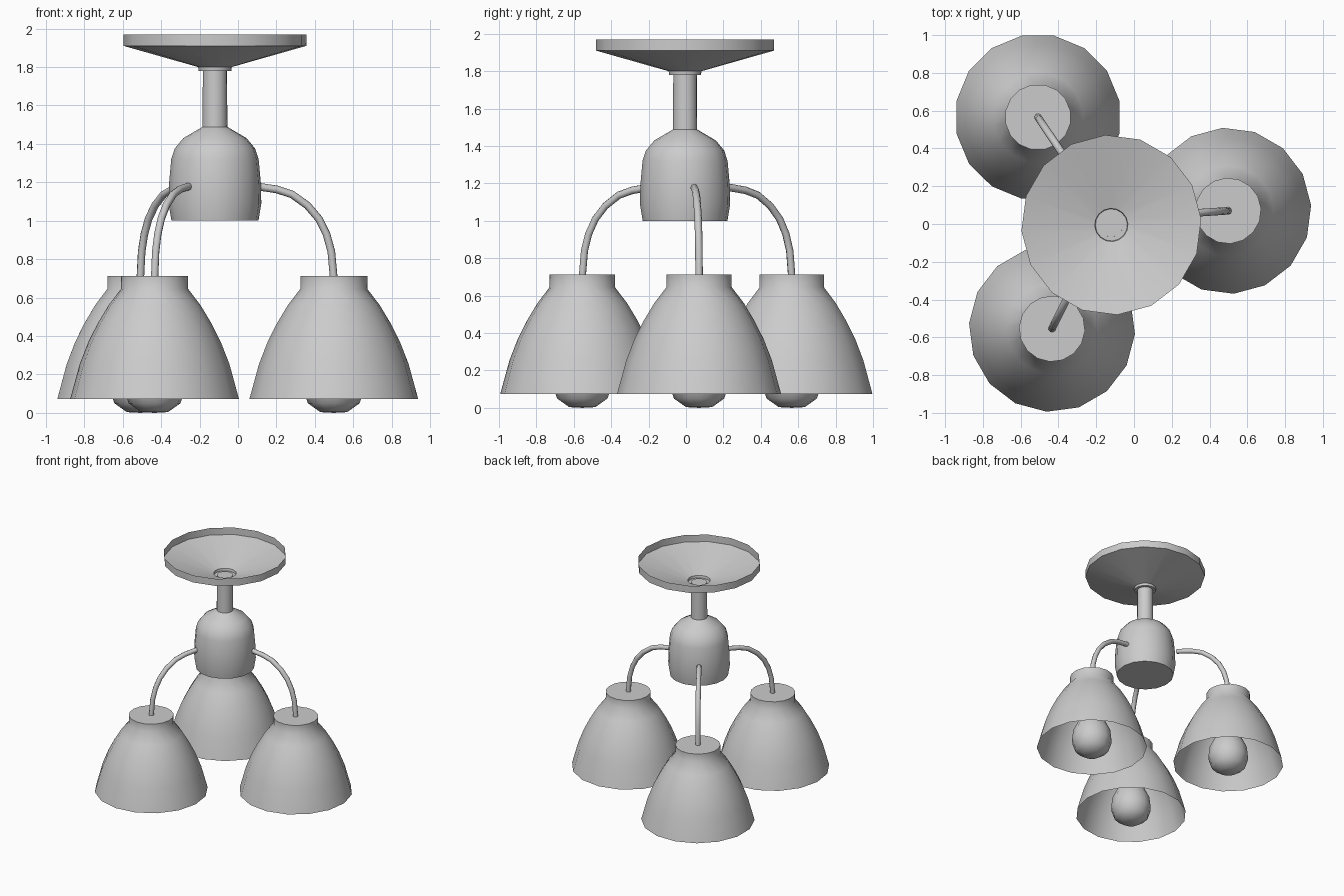
import bpy, bmesh, math

if "Cube" in bpy.data.objects:
    bpy.data.objects.remove(bpy.data.objects["Cube"])

SIDES = 16
LAMP_CENTRE = (-0.148, 0.01 + 0.017)
LAMP_RADIUS = 0.648
ARM_TURN = 3.8


def lathe(name, profile, loc, turn=0.0, sides=SIDES, angle=40):
    """Revolve a (radius, z) profile; a zero radius closes to a point."""
    bm = bmesh.new()
    rings = []
    for r, z in profile:
        if r == 0:
            rings.append([bm.verts.new((0, 0, z))] * sides)
        else:
            rings.append([bm.verts.new((r * math.cos(2 * math.pi * i / sides),
                                        r * math.sin(2 * math.pi * i / sides), z))
                          for i in range(sides)])
    for a, b in zip(rings, rings[1:]):
        for i in range(sides):
            j = (i + 1) % sides
            bm.faces.new(list(dict.fromkeys((a[i], a[j], b[j], b[i]))))
    return finish(name, bm, loc, turn, angle)


def finish(name, bm, loc, turn, angle):
    bmesh.ops.recalc_face_normals(bm, faces=bm.faces)
    mesh = bpy.data.meshes.new(name)
    bm.to_mesh(mesh)
    bm.free()
    ob = bpy.data.objects.new(name, mesh)
    ob.location = (loc[0], loc[1], 0)
    ob.rotation_euler.z = math.radians(turn)
    bpy.context.collection.objects.link(ob)
    bpy.ops.object.select_all(action='DESELECT')
    ob.select_set(True)
    bpy.context.view_layer.objects.active = ob
    bpy.ops.object.shade_smooth_by_angle(angle=math.radians(angle))
    return ob


def tube(name, path, radius, loc, turn, sides=8):
    """Sweep a round section along a path of (x, z) points."""
    bm = bmesh.new()
    rings = []
    for k, (x, z) in enumerate(path):
        p, q = path[max(k - 1, 0)], path[min(k + 1, len(path) - 1)]
        dx, dz = q[0] - p[0], q[1] - p[1]
        n = math.hypot(dx, dz)
        nx, nz = -dz / n, dx / n
        ring = []
        for i in range(sides):
            a = 2 * math.pi * i / sides
            c, s = radius * math.cos(a), radius * math.sin(a)
            ring.append(bm.verts.new((x + nx * c, s, z + nz * c)))
        rings.append(ring)
    for a, b in zip(rings, rings[1:]):
        for i in range(sides):
            j = (i + 1) % sides
            bm.faces.new((a[i], a[j], b[j], b[i]))
    bm.faces.new(rings[0])
    bm.faces.new(rings[-1])
    return finish(name, bm, loc, turn, 50)


HUB = (-0.12, -0.005)

# ceiling dish, open at the top, with a small collar below
lathe("ceiling_canopy", [(0.477, 1.97), (0.477, 1.91), (0.088, 1.80),
                         (0.085, 1.78), (0.063, 1.78)], HUB, ARM_TURN, angle=30)

# stem and rounded hub
lathe("stem", [(0, 1.785), (0.063, 1.785), (0.065, 1.48)], HUB, ARM_TURN)
lathe("hub", [(0.065, 1.488), (0.165, 1.43), (0.21, 1.375), (0.228, 1.32),
              (0.239, 1.2), (0.242, 1.09), (0.227, 1.0), (0, 1.0)],
      HUB, ARM_TURN, angle=60)

# three arms, each with a shade and a bulb
ARM = [(0.22, 1.18), (0.27, 1.175), (0.35, 1.163), (0.43, 1.137), (0.51, 1.08),
       (0.57, 1.01), (0.61, 0.93), (0.635, 0.84), (0.648, 0.70)]
SHADE = [(0, 0.713), (0.175, 0.713), (0.175, 0.645), (0.24, 0.56), (0.297, 0.465),
         (0.345, 0.37), (0.39, 0.255), (0.44, 0.073)]
BULB = [(0, 0.0), (0.07, 0.004), (0.135, 0.05), (0.162, 0.13), (0.153, 0.21),
        (0.11, 0.30), (0.08, 0.38), (0.07, 0.47), (0.07, 0.71)]
for n in range(3):
    turn = ARM_TURN + 120 * n
    t = math.radians(turn)
    spot = (LAMP_CENTRE[0] + LAMP_RADIUS * math.cos(t),
            LAMP_CENTRE[1] + LAMP_RADIUS * math.sin(t))
    tube(f"arm_{n + 1}", ARM, 0.02, LAMP_CENTRE, turn)
    lathe(f"shade_{n + 1}", SHADE, spot, turn, angle=45)
    lathe(f"bulb_{n + 1}", BULB, spot, turn, sides=12, angle=60)
